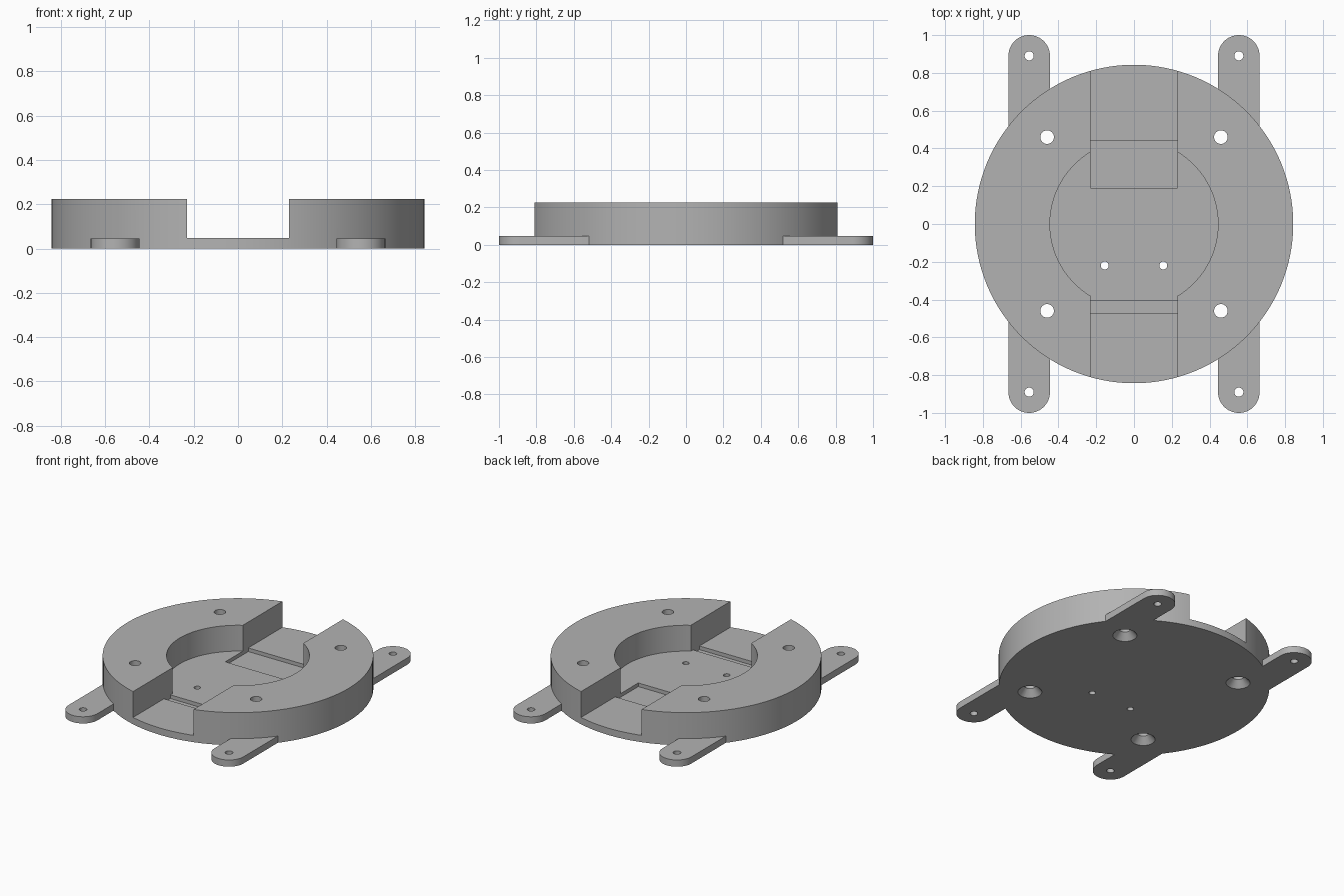
import bpy
import bmesh
import math

cube = bpy.data.objects.get("Cube")
if cube:
    bpy.data.objects.remove(cube, do_unlink=True)

FLOOR, TOP = 0.047, 0.225
CHANNEL = 0.23

grey = bpy.data.materials.new("plain grey")
grey.use_nodes = True
colour = (0.45, 0.45, 0.45, 1)
grey.diffuse_color = colour
grey.node_tree.nodes["Principled BSDF"].inputs["Base Color"].default_value = colour


def add_object(name, bm):
    bmesh.ops.recalc_face_normals(bm, faces=bm.faces)
    mesh = bpy.data.meshes.new(name)
    bm.to_mesh(mesh)
    bm.free()
    mesh.materials.append(grey)
    obj = bpy.data.objects.new(name, mesh)
    bpy.context.scene.collection.objects.link(obj)
    return obj


def cone(name, x, y, r1, r2, z0, z1, sides=32):
    bm = bmesh.new()
    bmesh.ops.create_cone(bm, cap_ends=True, segments=sides,
                          radius1=r1, radius2=r2, depth=z1 - z0)
    bmesh.ops.translate(bm, verts=bm.verts, vec=(x, y, (z0 + z1) / 2))
    return add_object(name, bm)


def box(name, y0, y1, z0, z1):
    bm = bmesh.new()
    bmesh.ops.create_cube(bm, size=1)
    bmesh.ops.scale(bm, verts=bm.verts, vec=(CHANNEL * 2, y1 - y0, z1 - z0))
    bmesh.ops.translate(bm, verts=bm.verts, vec=(0, (y0 + y1) / 2, (z0 + z1) / 2))
    return add_object(name, bm)


def tab(name, sx, sy):
    # Flat bar with a rounded outer end, rooted inside the disc
    r, steps = 0.11, 24
    outline = [(r, 0.5)]
    outline += [(r * math.cos(math.pi * i / steps), 0.89 + r * math.sin(math.pi * i / steps))
                for i in range(steps + 1)]
    outline.append((-r, 0.5))
    bm = bmesh.new()
    face = bm.faces.new([bm.verts.new((sx * 0.555 + x, sy * y, 0)) for x, y in outline])
    ext = bmesh.ops.extrude_face_region(bm, geom=[face])
    top = [v for v in ext["geom"] if isinstance(v, bmesh.types.BMVert)]
    bmesh.ops.translate(bm, verts=top, vec=(0, 0, FLOOR - 0.001))
    return add_object(name, bm)


def combine(target, tool, operation):
    mod = target.modifiers.new(tool.name, 'BOOLEAN')
    mod.operation = operation
    mod.solver = 'EXACT'
    mod.object = tool
    bpy.context.view_layer.objects.active = target
    bpy.ops.object.modifier_apply(modifier=mod.name)
    bpy.data.objects.remove(tool, do_unlink=True)


# Disc with a round well and a channel running front to back
base = cone("round_base", 0, 0, 0.843, 0.843, 0, TOP, 128)
combine(base, cone("well", 0, 0, 0.445, 0.445, FLOOR, 0.4, 96), 'DIFFERENCE')
combine(base, box("channel", -1, 1, FLOOR, 0.4), 'DIFFERENCE')

# Shallow pocket and narrow slot in the floor
combine(base, box("rear_pocket", 0.19, 0.44, 0.022, 0.3), 'DIFFERENCE')
combine(base, box("front_slot", -0.475, -0.405, 0.022, 0.3), 'DIFFERENCE')

# Mounting tabs, countersunk screw holes and tab holes
corners = [(sx, sy) for sx in (-1, 1) for sy in (-1, 1)]
for sx, sy in corners:
    combine(base, tab("mounting_tab", sx, sy), 'UNION')
for sx, sy in corners:
    x, y = sx * 0.46, sy * 0.46
    combine(base, cone("screw_hole", x, y, 0.036, 0.036, -0.1, 0.4), 'DIFFERENCE')
    combine(base, cone("countersink", x, y, 0.084, 0.036, -0.01, 0.045), 'DIFFERENCE')
    combine(base, cone("tab_hole", sx * 0.555, sy * 0.89, 0.024, 0.024, -0.1, 0.2), 'DIFFERENCE')

# Two small holes through the floor
for x in (-0.155, 0.155):
    combine(base, cone("floor_hole", x, -0.22, 0.021, 0.021, -0.1, 0.2), 'DIFFERENCE')

bpy.ops.object.select_all(action='DESELECT')
base.select_set(True)
bpy.context.view_layer.objects.active = base
bpy.ops.object.shade_smooth_by_angle(angle=math.radians(25))
